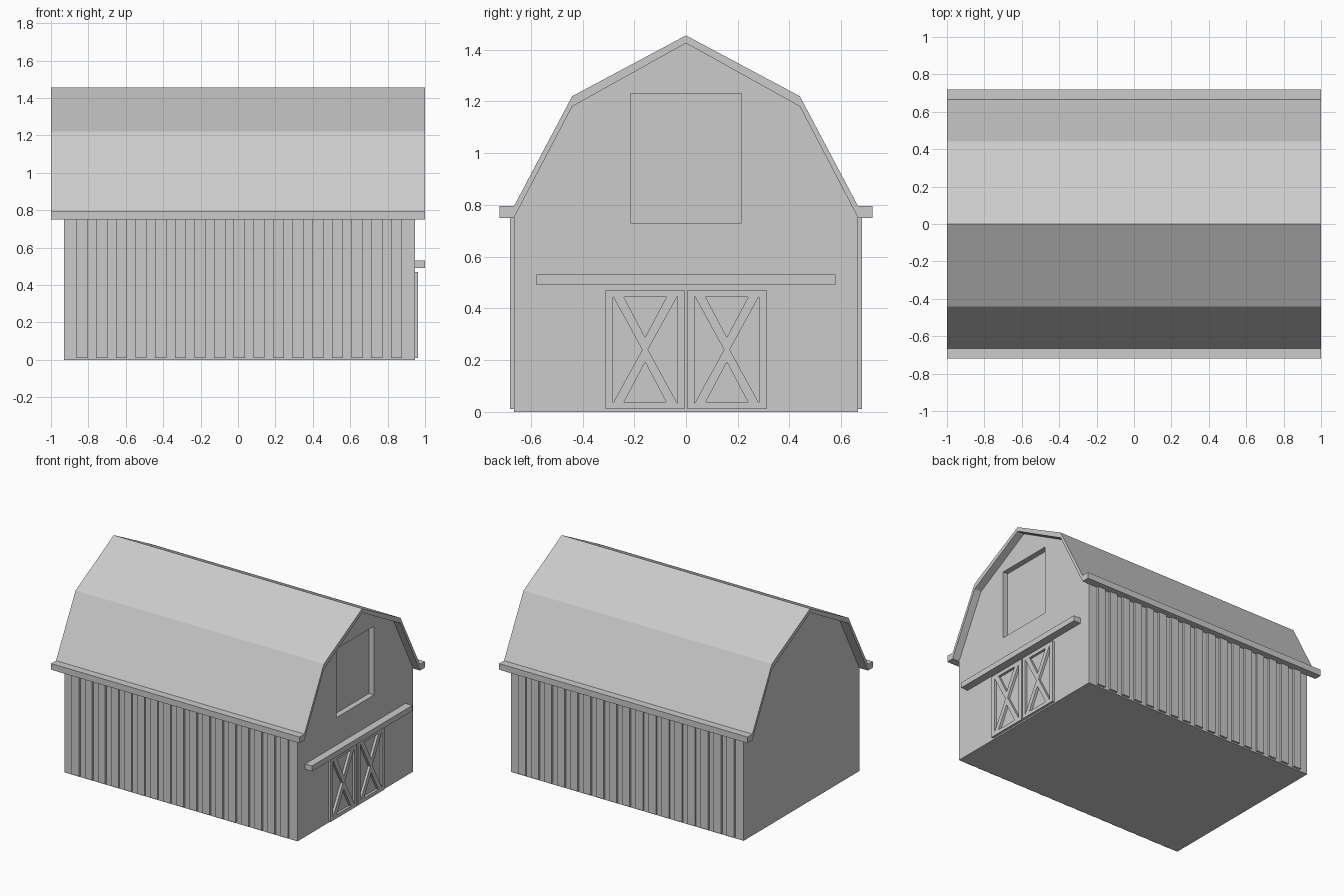
import bpy, bmesh

if "Cube" in bpy.data.objects:
    bpy.data.objects.remove(bpy.data.objects["Cube"])

BACK, FRONT = -0.93, 0.945   # gable wall planes along x


def prism(name, profiles, x0, x1):
    """Extrude one or more (y, z) outlines along x into one object."""
    bm = bmesh.new()
    for pts in profiles:
        a = [bm.verts.new((x0, y, z)) for y, z in pts]
        b = [bm.verts.new((x1, y, z)) for y, z in pts]
        bm.faces.new(a)
        bm.faces.new(b[::-1])
        for i in range(len(pts)):
            j = (i + 1) % len(pts)
            bm.faces.new((a[j], a[i], b[i], b[j]))
    bmesh.ops.recalc_face_normals(bm, faces=bm.faces[:])
    mesh = bpy.data.meshes.new(name)
    bm.to_mesh(mesh)
    bm.free()
    ob = bpy.data.objects.new(name, mesh)
    bpy.context.collection.objects.link(ob)
    return ob


def rect(y0, y1, z0, z1):
    return [(y0, z0), (y1, z0), (y1, z1), (y0, z1)]


def mirrored(half):
    """Complete a half outline that starts and/or ends on y = 0."""
    return half + [(-y, z) for y, z in reversed(half) if y > 0]


def cut(ob, cutter):
    mod = ob.modifiers.new("cut", 'BOOLEAN')
    mod.operation = 'DIFFERENCE'
    mod.solver = 'EXACT'
    mod.object = cutter
    bpy.context.view_layer.objects.active = ob
    bpy.ops.object.modifier_apply(modifier=mod.name)
    bpy.data.objects.remove(cutter)


# Barn body with gambrel gables and a recessed loft opening
body = prism("barn_body", [mirrored([(0.665, 0), (0.665, 0.75), (0.44, 1.18),
                                     (0, 1.425)])], BACK, FRONT)
cut(body, prism("loft_cutter", [rect(-0.215, 0.215, 0.73, 1.23)], FRONT - 0.04, 1.1))

# Roof shell with flat eaves
outer = [(0.72, 0.75), (0.72, 0.795), (0.665, 0.795), (0.44, 1.22), (0, 1.455)]
inner = [(0, 1.425), (0.44, 1.18), (0.665, 0.75)]
left = [(-y, z) for y, z in outer[:-1]][::-1]
inner_left = [(-y, z) for y, z in inner[1:]][::-1]
prism("roof", [outer + left + inner_left + inner], -1, 1)

# Vertical battens on both long walls
for side, label in ((-1, "front"), (1, "back")):
    for i in range(17):
        x = -0.833 + i * 0.105
        prism(f"{label}_batten_{i + 1}",
              [rect(side * 0.665, side * 0.68, 0.01, 0.75)], x - 0.03, x + 0.03)

# Sliding door rail
prism("door_rail", [rect(-0.577, 0.577, 0.49, 0.53)], FRONT, 1)

# Pair of doors with cross bracing
for s, label in ((-1, "left"), (1, "right")):
    c = s * 0.158
    door = prism(f"{label}_door", [rect(c - 0.153, c + 0.153, 0.01, 0.47)], FRONT, 0.963)
    gaps = []
    for d in (-1, 1):
        gaps.append([(c + d * 0.125, 0.032), (c + d * 0.125, 0.448), (c + d * 0.011, 0.24)])
        gaps.append([(c - 0.082, 0.24 + d * 0.203), (c + 0.082, 0.24 + d * 0.203),
                     (c, 0.24 + d * 0.048)])
    cut(door, prism("door_cutter", gaps, FRONT - 0.02, 1.0))
